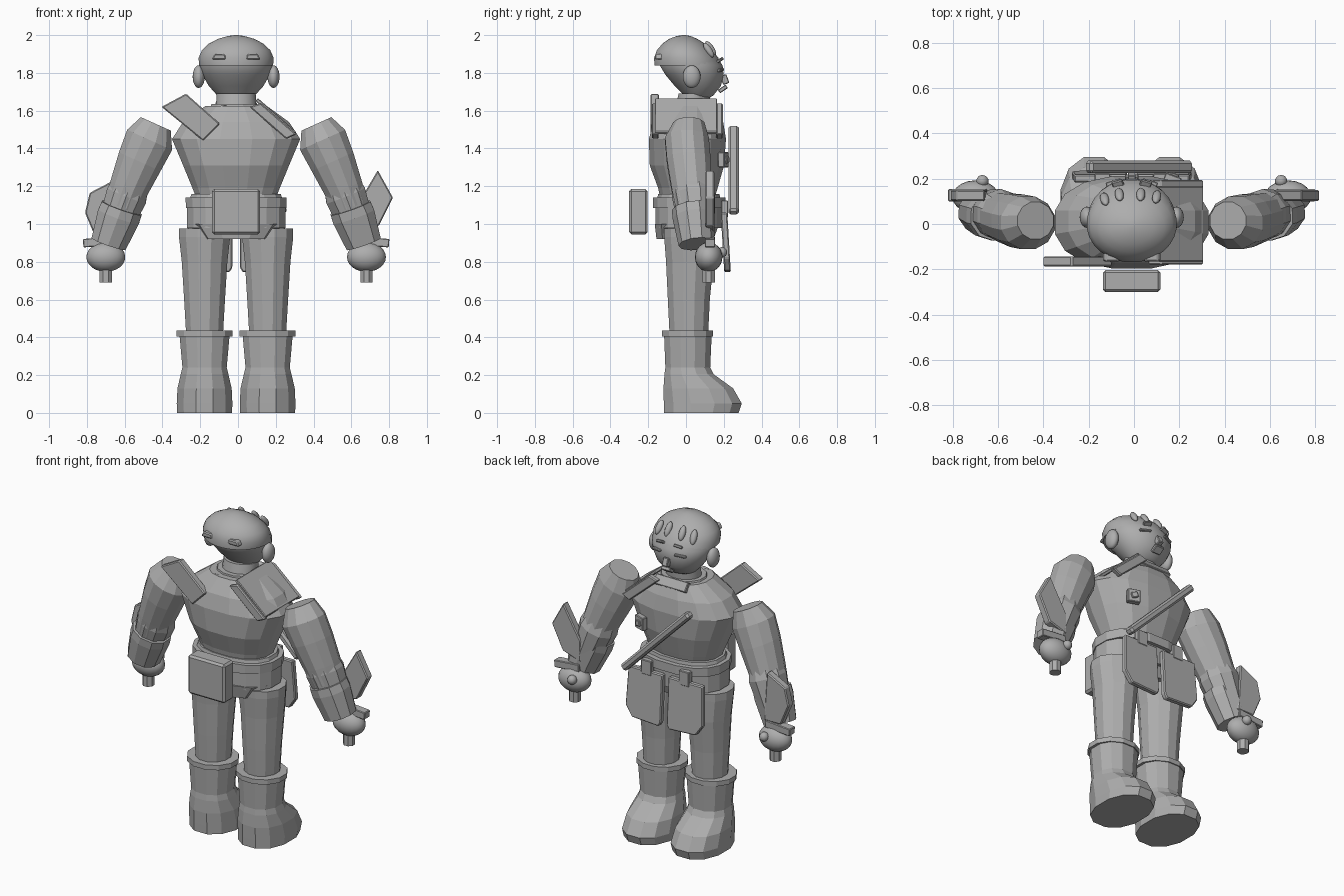
import bpy, bmesh, math
from mathutils import Vector, Matrix

if "Cube" in bpy.data.objects:
    bpy.data.objects.remove(bpy.data.objects["Cube"])

X0 = -0.01  # mirror plane of the figure
GREY = bpy.data.materials.new("plain grey")
GREY.diffuse_color = (0.42, 0.42, 0.42, 1)
GREY.use_nodes = True
GREY.node_tree.nodes["Principled BSDF"].inputs["Base Color"].default_value = GREY.diffuse_color


def finish(name, bm, smooth=None, bevel=0):
    bmesh.ops.recalc_face_normals(bm, faces=bm.faces)
    me = bpy.data.meshes.new(name)
    bm.to_mesh(me)
    bm.free()
    me.materials.append(GREY)
    ob = bpy.data.objects.new(name, me)
    bpy.context.collection.objects.link(ob)
    if bevel:
        mod = ob.modifiers.new("bevel", "BEVEL")
        mod.width, mod.segments = bevel, 1
    if smooth:
        bpy.ops.object.select_all(action='DESELECT')
        bpy.context.view_layer.objects.active = ob
        ob.select_set(True)
        bpy.ops.object.shade_smooth_by_angle(angle=math.radians(smooth))
    return ob


def loft(name, rings, n=12, power=1.0, smooth=None):
    """rings: (centre, rx, ry, axis); skin closed rings and cap both ends."""
    bm = bmesh.new()
    loops = []
    for c, rx, ry, axis in rings:
        w = Vector(axis).normalized()
        u = Vector((0, 1, 0)).cross(w).normalized()
        v = w.cross(u)
        loop = []
        for i in range(n):
            a = 2 * math.pi * (i + 0.5) / n
            ca, sa = math.cos(a), math.sin(a)
            ca = math.copysign(abs(ca) ** power, ca)
            sa = math.copysign(abs(sa) ** power, sa)
            loop.append(bm.verts.new(Vector(c) + u * rx * ca + v * ry * sa))
        loops.append(loop)
    for a, b in zip(loops, loops[1:]):
        for i in range(n):
            bm.faces.new((a[i], a[(i + 1) % n], b[(i + 1) % n], b[i]))
    bm.faces.new(loops[0])
    bm.faces.new(loops[-1])
    return finish(name, bm, smooth)


def upright(name, rows, cx=X0, **kw):
    """rows: (z, half width, back y, front y)"""
    return loft(name, [((cx, (b + f) / 2, z), r, (f - b) / 2, (0, 0, 1))
                       for z, r, b, f in rows], **kw)


def plate(name, pts, y0, y1, lean=0.0, bevel=0.006):
    """Outline in x,z given thickness along y; lean shifts y with height."""
    bm = bmesh.new()
    zm = sum(p[1] for p in pts) / len(pts)
    front, back = [[bm.verts.new((x, y + lean * (z - zm), z)) for x, z in pts] for y in (y0, y1)]
    bm.faces.new(front)
    bm.faces.new(back)
    for i in range(len(pts)):
        j = (i + 1) % len(pts)
        bm.faces.new((front[i], front[j], back[j], back[i]))
    return finish(name, bm, bevel=bevel)


def ball(name, c, r, rot=(0, 0, 0), seg=20):
    bm = bmesh.new()
    bmesh.ops.create_uvsphere(bm, u_segments=seg, v_segments=seg // 2 + 2, radius=1)
    ob = finish(name, bm, 60)
    ob.location, ob.scale, ob.rotation_euler = c, r, rot
    return ob


def box(name, c, size, rot=(0, 0, 0), bevel=0.004):
    bm = bmesh.new()
    bmesh.ops.create_cube(bm, size=1)
    bmesh.ops.scale(bm, vec=Vector(size), verts=bm.verts)
    ob = finish(name, bm, bevel=bevel)
    ob.location, ob.rotation_euler = c, rot
    return ob


# Head, skull cap and neck
upright("head", [(1.655, .07, .01, .10), (1.68, .10, -.01, .145), (1.73, .145, -.06, .185),
                 (1.79, .18, -.11, .20), (1.84, .193, -.14, .195), (1.90, .18, -.14, .155)],
        n=28, smooth=50)
upright("skull_cap", [(1.838, .197, -.168, .19), (1.88, .2, -.17, .172), (1.92, .182, -.155, .14),
                      (1.955, .145, -.125, .102), (1.98, .097, -.09, .06),
                      (1.995, .045, -.05, .025), (2.0, .01, -.02, 0)], n=28, smooth=50)
upright("neck", [(1.56, .11, -.07, .12), (1.69, .105, -.04, .13)], n=20, smooth=40)
upright("collar_ring", [(1.6, .15, -.09, .16), (1.635, .135, -.085, .155)], n=12)

# Face details
for x, z, y in ((-.13, 1.915, .11), (-.065, 1.93, .13), (.03, 1.93, .13), (.1, 1.92, .12)):
    ball("fringe_lock", (x, y, z), (.02, .018, .045), (.6, 0, -x * 2), 10)
for s in (-1, 1):
    ball("ear", (X0 + s * .198, .03, 1.78), (.032, .047, .06))
    box("eye", (X0 + s * .08, .183, 1.815), (.07, .02, .014), (0, s * .1, -s * .3))
    box("brow", (X0 + s * .06, .175, 1.865), (.05, .04, .016), (.5, s * .2, -s * .3))
    plate("cap_buckle", [(X0 + s * a, z) for a, z in
                         ((.05, 1.87), (.13, 1.87), (.115, 1.9), (.06, 1.9))], -.165, -.125)
box("nose", (X0, .205, 1.765), (.035, .035, .05), (.35, 0, 0))
box("mouth", (X0, .195, 1.715), (.06, .05, .022), (.6, 0, 0))

# Torso, waist and belt
upright("chest", [(1.14, .215, -.14, .155), (1.19, .235, -.15, .17), (1.31, .285, -.195, .205),
                  (1.45, .345, -.2, .215), (1.54, .285, -.175, .2), (1.625, .165, -.12, .165)],
        n=16, power=.85)
upright("waist", [(.98, .265, -.165, .19), (1.09, .265, -.165, .19), (1.16, .24, -.15, .18)], n=16, power=.85)
upright("belt", [(1.085, .27, -.178, .212), (1.14, .272, -.178, .212)], n=16, power=.85)
upright("pelvis", [(.92, .19, -.16, .15), (1.0, .255, -.17, .18)], n=12, power=.75)

# Collar flaps, shoulder plate, straps
box("back_collar_flap", (.02, -.1, 1.585), (.23, .035, .065), (-.6, .08, 0))
box("front_collar_flap", (X0, .15, 1.61), (.22, .04, .06), (.6, 0, 0))
plate("shoulder_plate", [(-.405, 1.62), (-.275, 1.69), (-.095, 1.53), (-.185, 1.44)], -.188, -.143)
for y in (-.18, .16):
    plate("shoulder_strap", [(.06, 1.62), (.12, 1.64), (.31, 1.475), (.255, 1.45)], y, y + .035)
box("strap_top", (.2, 0, 1.57), (.27, .33, .02), (0, .72, 0))

# Rear pouch, front rod, badge and hip flaps
box("rear_pouch", (-.01, -.252, 1.065), (.255, .098, .24), bevel=.012)
rod = math.atan2(.47, .47)
box("front_rod", (.022, .252, 1.285), (.64, .055, .045), (0, rod, 0), .012)
box("chest_badge", (.17, .198, 1.34), (.075, .035, .08), (0, 0, -.35))
box("badge_mark", (.176, .215, 1.34), (.04, .02, .035), (0, .3, -.35))
for s in (-1, 1):
    plate("hip_flap", [(X0 + s * a, z) for a, z in
                       ((.02, 1.06), (.255, 1.06), (.265, .82), (.22, .755), (.035, .745), (.02, .77))],
          .195, .23, -.06)
    box("flap_loop", (X0 + s * .13, .205, 1.08), (.07, .035, .09))

# Legs and boots
for s in (-1, 1):
    cx = X0 + s * .167
    upright("leg", [(.4, .1, -.09, .12), (.6, .112, -.1, .13), (.8, .125, -.11, .15),
                    (.93, .14, -.12, .15), (.975, .14, -.12, .15)], cx=cx)
    upright("boot_cuff", [(.405, .153, -.132, .147), (.435, .153, -.132, .147)], cx=cx)
    upright("boot", [(0, .15, -.122, .285), (.05, .152, -.124, .302), (.13, .148, -.125, .255),
                     (.205, .13, -.118, .15), (.24, .121, -.113, .132), (.415, .137, -.12, .14)],
            cx=cx, power=.9)

# Arms, gauntlets and hands
for s in (-1, 1):
    def at(x, y, z):
        return (X0 + s * x, y, z)
    d1, d2, d3 = (-s * .45, 0, 1), (-s * .4, -.05, 1), (-s * .35, -.12, 1)
    loft("upper_arm", [(at(.425, .015, 1.53), .09, .085, d1), (at(.458, .005, 1.445), .135, .12, d1),
                       (at(.51, .015, 1.33), .125, .12, d1), (at(.568, .03, 1.19), .108, .11, d2),
                       (at(.605, .04, 1.09), .1, .1, d2)])
    loft("forearm", [(at(.555, .03, 1.22), .1, .1, d2), (at(.58, .04, 1.15), .115, .115, d2),
                     (at(.66, .06, .94), .09, .09, d3)], n=10)
    loft("gauntlet", [(at(.605, .035, 1.085), .117, .11, d3), (at(.622, .04, 1.04), .12, .112, d3),
                      (at(.675, .055, .895), .1, .095, d3)], n=10)
    ball("hand", at(.69, .12, .825), (.103, .073, .078))
    ball("thumb_knob", at(.66, .19, .85), (.028, .028, .028), seg=10)
    loft("finger_peg", [(at(.69, .12, .69), .035, .035, (0, 0, 1)),
                        (at(.69, .12, .78), .035, .035, (0, 0, 1))], n=8)
    box("wrist_plate", at(.725, .127, .905), (.17, .055, .045), (0, s * .08, 0))

# Forearm shields
plate("right_shield", [(.74, 1.285), (.82, 1.14), (.745, .99), (.62, .95), (.62, 1.08)], .102, .15)
plate("left_shield", [(-.66, 1.23), (-.785, 1.165), (-.81, 1.06), (-.755, .93), (-.64, .93)], .102, .15)
